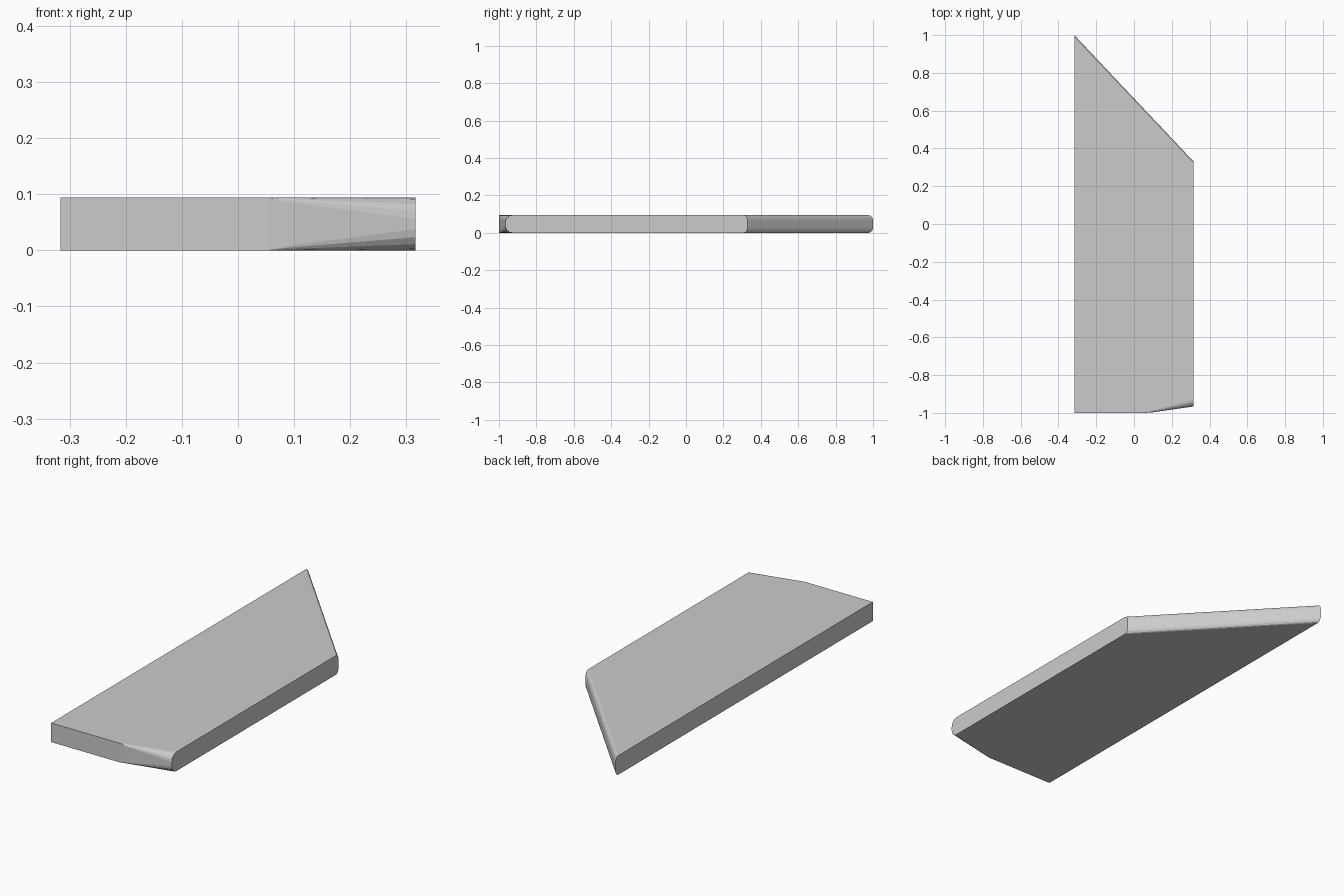
import bpy, bmesh, math

if "Cube" in bpy.data.objects:
    bpy.data.objects.remove(bpy.data.objects["Cube"])

H = 0.094   # board thickness
W = 0.316   # half width
STEPS = 4   # facets per rounded corner


def corner(y, z, dy, dz, inward, up):
    """Quarter-ellipse corner points, from the end face to the flat face."""
    pts = []
    for i in range(STEPS + 1):
        a = math.pi / 2 * i / STEPS
        pts.append((y + inward * dy * (1 - math.cos(a)),
                    z - up * dz * (1 - math.sin(a))))
    return pts


def section(x, front, fy, fz):
    """Closed y-z outline of the board at one x position."""
    back = 1 - (x + W) * 0.67 / (2 * W)
    by, bz = 0.022, 0.03
    ring = corner(front, H, fy, fz, 1, 1)
    ring += corner(back, H, by, bz, -1, 1)[::-1]
    ring += corner(back, 0, by, bz, -1, -1)
    ring += corner(front, 0, fy, fz, 1, -1)[::-1]
    return [(x, y, z) for y, z in ring]


# Stations across the width: x, front edge y, front rounding depth and height
stations = [(-W, -1, 0, 0), (0.055, -1, 0, 0),
            (0.09, -0.998, 0.009, 0.008), (W, -0.966, 0.036, 0.038)]

bm = bmesh.new()
rings = [[bm.verts.new(p) for p in section(*s)] for s in stations]
n = len(rings[0])
for a, b in zip(rings, rings[1:]):
    for i in range(n):
        j = (i + 1) % n
        bm.faces.new((a[i], a[j], b[j], b[i]))
bm.faces.new(rings[0])
bm.faces.new(rings[-1])

# Merge the points where the front edge is still square
bmesh.ops.remove_doubles(bm, verts=bm.verts, dist=1e-5)
bmesh.ops.recalc_face_normals(bm, faces=bm.faces)

mesh = bpy.data.meshes.new("board")
bm.to_mesh(mesh)
bm.free()
board = bpy.data.objects.new("board", mesh)
bpy.context.collection.objects.link(board)
